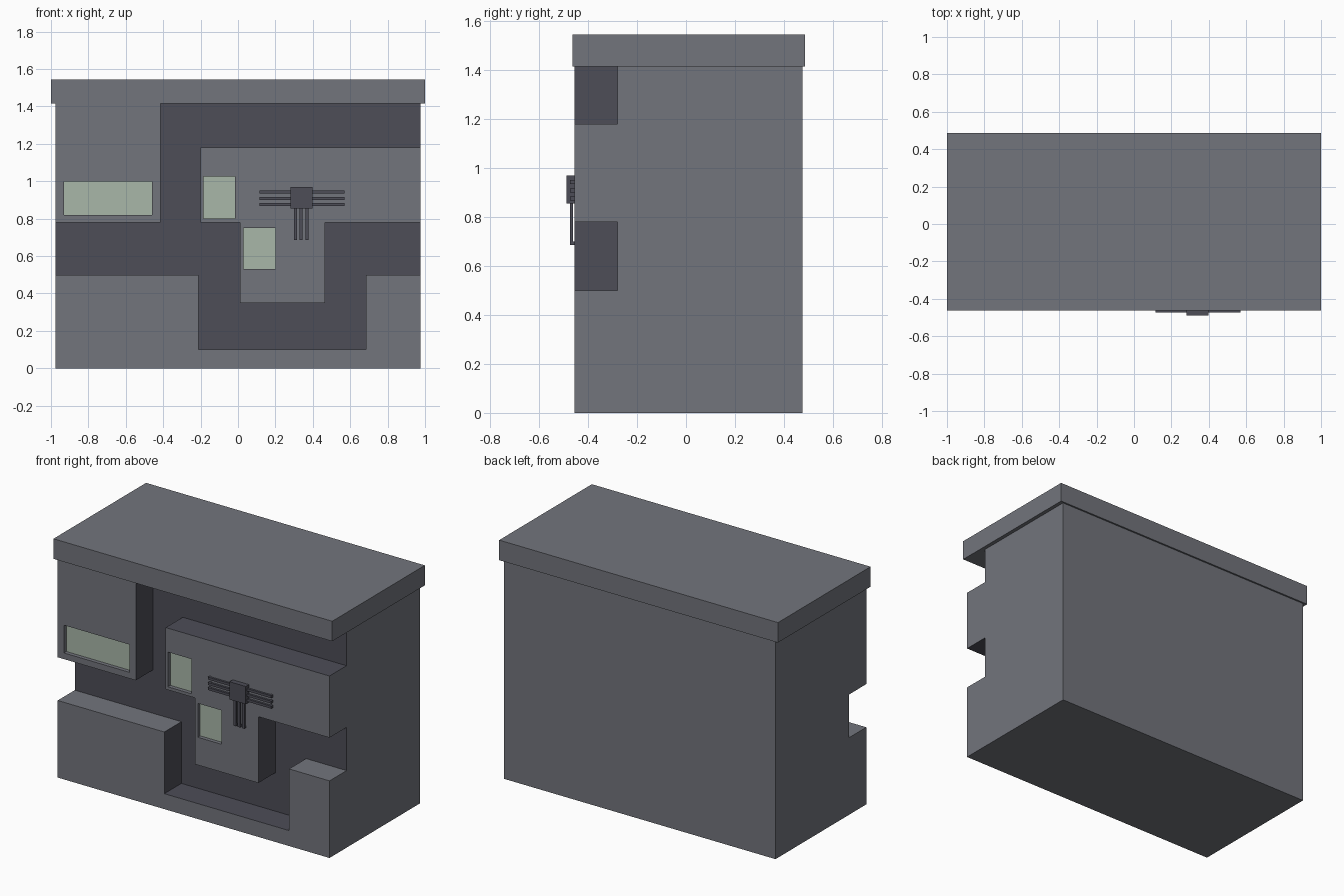
import bpy, bmesh
from mathutils import Vector

if "Cube" in bpy.data.objects:
    bpy.data.objects.remove(bpy.data.objects["Cube"])


def material(name, rgb):
    m = bpy.data.materials.new(name)
    m.diffuse_color = (*rgb, 1)
    m.use_nodes = True
    m.node_tree.nodes["Principled BSDF"].inputs["Base Color"].default_value = m.diffuse_color
    return m


GREY = material("wall grey", (0.170, 0.177, 0.202))
DARK = material("groove dark grey", (0.074, 0.074, 0.095))
PALE = material("window pale green", (0.397, 0.475, 0.397))


def add_object(name, bm, *mats):
    bmesh.ops.recalc_face_normals(bm, faces=bm.faces)
    me = bpy.data.meshes.new(name)
    bm.to_mesh(me)
    bm.free()
    for m in mats:
        me.materials.append(m)
    ob = bpy.data.objects.new(name, me)
    bpy.context.collection.objects.link(ob)
    return ob


def prism(bm, pts, y0, y1):
    """Extrude an (x, z) outline from y0 to y1."""
    f = bm.faces.new([bm.verts.new((x, y0, z)) for x, z in pts])
    r = bmesh.ops.extrude_face_region(bm, geom=[f], use_keep_orig=True)
    vs = [g for g in r["geom"] if isinstance(g, bmesh.types.BMVert)]
    bmesh.ops.translate(bm, verts=vs, vec=Vector((0, y1 - y0, 0)))


def box(bm, x0, x1, y0, y1, z0, z1):
    prism(bm, [(x0, z0), (x1, z0), (x1, z1), (x0, z1)], y0, y1)


FRONT, FLOOR, PANE = -0.455, -0.28, -0.43

# Main block
bm = bmesh.new()
box(bm, -0.975, 0.975, FRONT, 0.475, 0, 1.415)
body = add_object("body", bm, GREY, DARK, PALE)

# Cutter: winding groove and three window recesses
bm = bmesh.new()
prism(bm, [(-.415, 1.5), (1.1, 1.5), (1.1, 1.18), (-.2, 1.18), (-.2, .78), (.01, .78),
           (.01, .35), (.465, .35), (.465, .78), (1.1, .78), (1.1, .5), (.685, .5),
           (.685, .1), (-.21, .1), (-.21, .5), (-1.1, .5), (-1.1, .78), (-.415, .78)],
      -0.6, FLOOR)
for x0, x1, z0, z1 in ((-.93, -.46, .82, 1.0), (-.185, -.015, .80, 1.025), (.03, .2, .53, .75)):
    box(bm, x0, x1, -0.6, PANE, z0, z1)
cutter = add_object("groove_cutter", bm)
cutter.hide_render = True

mod = body.modifiers.new("cut", 'BOOLEAN')
mod.operation, mod.solver, mod.object = 'DIFFERENCE', 'EXACT', cutter
dg = bpy.context.evaluated_depsgraph_get()
cut = bpy.data.meshes.new_from_object(body.evaluated_get(dg))
body.modifiers.clear()
body.data = cut
bpy.data.objects.remove(cutter)
cut.materials.clear()
for m in (GREY, DARK, PALE):
    cut.materials.append(m)

# Colour by depth: panes green, groove dark, lower ledges stay grey
for p in cut.polygons:
    ys = [cut.vertices[v].co.y for v in p.vertices]
    p.material_index = 0
    if abs(p.normal.y) > 0.9:
        if abs(p.center.y - PANE) < 0.005:
            p.material_index = 2
        elif abs(p.center.y - FLOOR) < 0.005:
            p.material_index = 1
    elif abs(max(ys) - FLOOR) < 0.005:
        ledge = p.normal.z > 0.9 and abs(p.center.z - 0.5) < 0.01
        p.material_index = 0 if ledge else 1

# Roof slab
bm = bmesh.new()
box(bm, -1, 1, -0.463, 0.486, 1.415, 1.545)
add_object("roof", bm, GREY)

# Wall box with pipes that bend back into the wall
bm = bmesh.new()
box(bm, .28, .397, -0.488, FRONT, .855, .97)
add_object("junction_box", bm, DARK)

OUT, IN, W = -0.474, -0.461, 0.008
bm = bmesh.new()
for z in (.875, .908, .943):
    box(bm, .115, .57, OUT, IN, z - W, z + W)
    for x in (.115, .555):
        box(bm, x, x + .015, IN, FRONT, z - W, z + W)
for x in (.308, .338, .369):
    box(bm, x - W, x + W, OUT, IN, .685, .86)
    box(bm, x - W, x + W, IN, FRONT, .685, .70)
add_object("pipes", bm, DARK)
